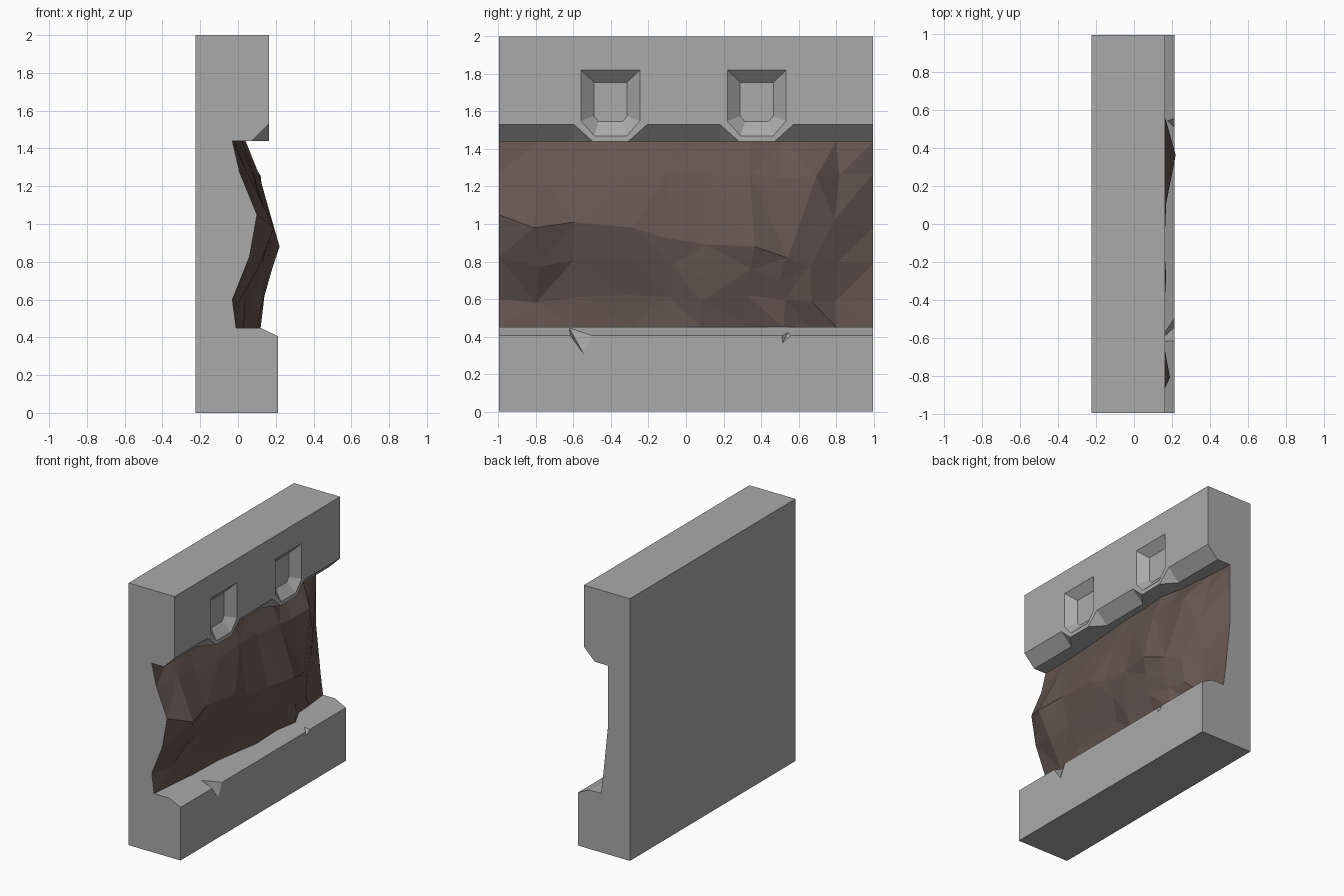
import bpy, bmesh, random
from mathutils import Vector

if "Cube" in bpy.data.objects:
    bpy.data.objects.remove(bpy.data.objects["Cube"])

random.seed(4)
W, BACK, LINTEL, PLINTH = 0.997, -0.225, 1.44, 0.45


def material(name, color):
    m = bpy.data.materials.new(name)
    m.use_nodes = True
    m.diffuse_color = (*color, 1)
    bsdf = m.node_tree.nodes["Principled BSDF"]
    bsdf.inputs["Base Color"].default_value = (*color, 1)
    bsdf.inputs["Roughness"].default_value = 0.9
    return m


stone = material("grey stone", (0.4, 0.4, 0.4))
rock = material("brown rock", (0.13, 0.092, 0.078))


def finish(name, bm, mats):
    bmesh.ops.recalc_face_normals(bm, faces=bm.faces)
    mesh = bpy.data.meshes.new(name)
    bm.to_mesh(mesh)
    bm.free()
    for m in mats:
        mesh.materials.append(m)
    obj = bpy.data.objects.new(name, mesh)
    bpy.context.collection.objects.link(obj)
    return obj


def beam(name, profile):
    """Extrude an (x, z) profile along the whole wall."""
    bm = bmesh.new()
    face = bm.faces.new([bm.verts.new((x, -W, z)) for x, z in profile])
    new = bmesh.ops.extrude_face_region(bm, geom=[face])["geom"]
    verts = [v for v in new if isinstance(v, bmesh.types.BMVert)]
    bmesh.ops.translate(bm, verts=verts, vec=(0, 2 * W, 0))
    return finish(name, bm, [stone])


def carve(obj, hulls):
    """Cut convex shapes, each given as a point list, out of an object."""
    for points in hulls:
        bm = bmesh.new()
        verts = [bm.verts.new(p) for p in points]
        bmesh.ops.convex_hull(bm, input=verts)
        bmesh.ops.dissolve_limit(bm, angle_limit=0.01, verts=bm.verts, edges=bm.edges)
        cutter = finish("cutter", bm, [stone])
        cutter.hide_render = True
        mod = obj.modifiers.new("carve", "BOOLEAN")
        mod.operation, mod.solver, mod.object = "DIFFERENCE", "EXACT", cutter
        bpy.context.view_layer.objects.active = obj
        bpy.ops.object.modifier_apply(modifier=mod.name)
        bpy.data.objects.remove(cutter)


# Upper beam: chamfered lower edge, interrupted at each recessed panel
FRONT = 0.163
lintel = beam("upper_beam", [(BACK, LINTEL), (FRONT, LINTEL), (FRONT, 2), (BACK, 2)])


def chamfer(a, b):
    pts = []
    for y, out in ((a, -1), (b, 1)):
        pts += [(FRONT + 0.02, y, LINTEL + 0.11), (FRONT - 0.11, y, LINTEL - 0.02),
                (FRONT + 0.045, y + out * 0.2, LINTEL - 0.045)]
    return pts


def niche(cy):
    outer = [(0.157, 1.82), (0.157, 1.55), (0.088, 1.47)]
    inner = [(0.088, 1.755), (0.088, 1.575), (0.063, 1.545)]
    layers = ((FRONT + 0.04, outer), (FRONT, outer), (FRONT - 0.06, inner))
    return [(x, cy + s * y, z) for x, ring in layers for y, z in ring for s in (-1, 1)]


niches = (-0.402, 0.377)
carve(lintel, [chamfer(-1.3, niches[0] - 0.195),
               chamfer(niches[0] + 0.195, niches[1] - 0.195),
               chamfer(niches[1] + 0.195, 1.3)] + [niche(c) for c in niches])

# Lower plinth with sloping top edge and two chipped notches
plinth = beam("lower_plinth", [(BACK, 0), (0.213, 0), (0.213, 0.405),
                               (0.12, PLINTH), (BACK, PLINTH)])
carve(plinth, [
    [(0.24, -0.67, 0.47), (0.24, -0.42, 0.47), (0.23, -0.53, 0.28), (0.12, -0.63, 0.46)],
    [(0.24, 0.48, 0.45), (0.24, 0.63, 0.45), (0.23, 0.5, 0.34), (0.16, 0.56, 0.45)],
])

# Rough rock face: depth in hundredths per column, from plinth up to beam
columns = {
    -W: (-1, -3, 6, 10, 1, -3),
    -0.78: (1, 0, 11, 19, 4, -3),
    -0.58: (3, 4, 9, 15, 6, -2),
    -0.3: (4, 6, 12, 17, 8, 0),
    -0.1: (7, 8, 13, 16, 8, 2),
    0.08: (10, 13, 15, 17, 9, 2),
    0.34: (9, 14, 18, 22, 11, 4),
    0.52: (12, 12, 15, 17, 11, 0),
    0.66: (5, 10, 12, 13, 12, -1),
    0.8: (4, 3, 5, 8, 2, -3),
    W: (2, 0, -2, -4, -4, -4),
}
ridge = (1.05, 0.98, 1.01, 0.98, 0.93, 0.89, 0.88, 0.82, 0.95, 1.02, 0.98)

bm = bmesh.new()
grid = []
for (y, depths), crest in zip(columns.items(), ridge):
    heights = (PLINTH, 0.6, (0.6 + crest) / 2, crest, 1.27, LINTEL)
    column = []
    for row, (d, z) in enumerate(zip(depths, heights)):
        inside = abs(y) < W and 0 < row < 5
        dy = random.uniform(-0.035, 0.035) if inside else 0
        dz = random.uniform(-0.025, 0.025) if inside and row != 3 else 0
        column.append(bm.verts.new((d / 100, y + dy, z + dz)))
    grid.append(column)
for a, b in zip(grid, grid[1:]):
    for i in range(5):
        quad = [a[i], b[i], b[i + 1], a[i + 1]]
        k = random.randint(0, 1)
        for tri in ((0, 1, 2), (0, 2, 3)):
            bm.faces.new([quad[(t + k) % 4] for t in tri]).material_index = 1

# Stone ends and back behind the rock
corners = []
for column in (grid[0], grid[-1]):
    y = column[0].co.y
    low, high = (bm.verts.new((BACK, y, z)) for z in (PLINTH, LINTEL))
    bm.faces.new([low] + column + [high])
    corners.append((low, high))
(l0, h0), (l1, h1) = corners
bm.faces.new([l0, h0, h1, l1])
finish("rock_wall", bm, [stone, rock])
